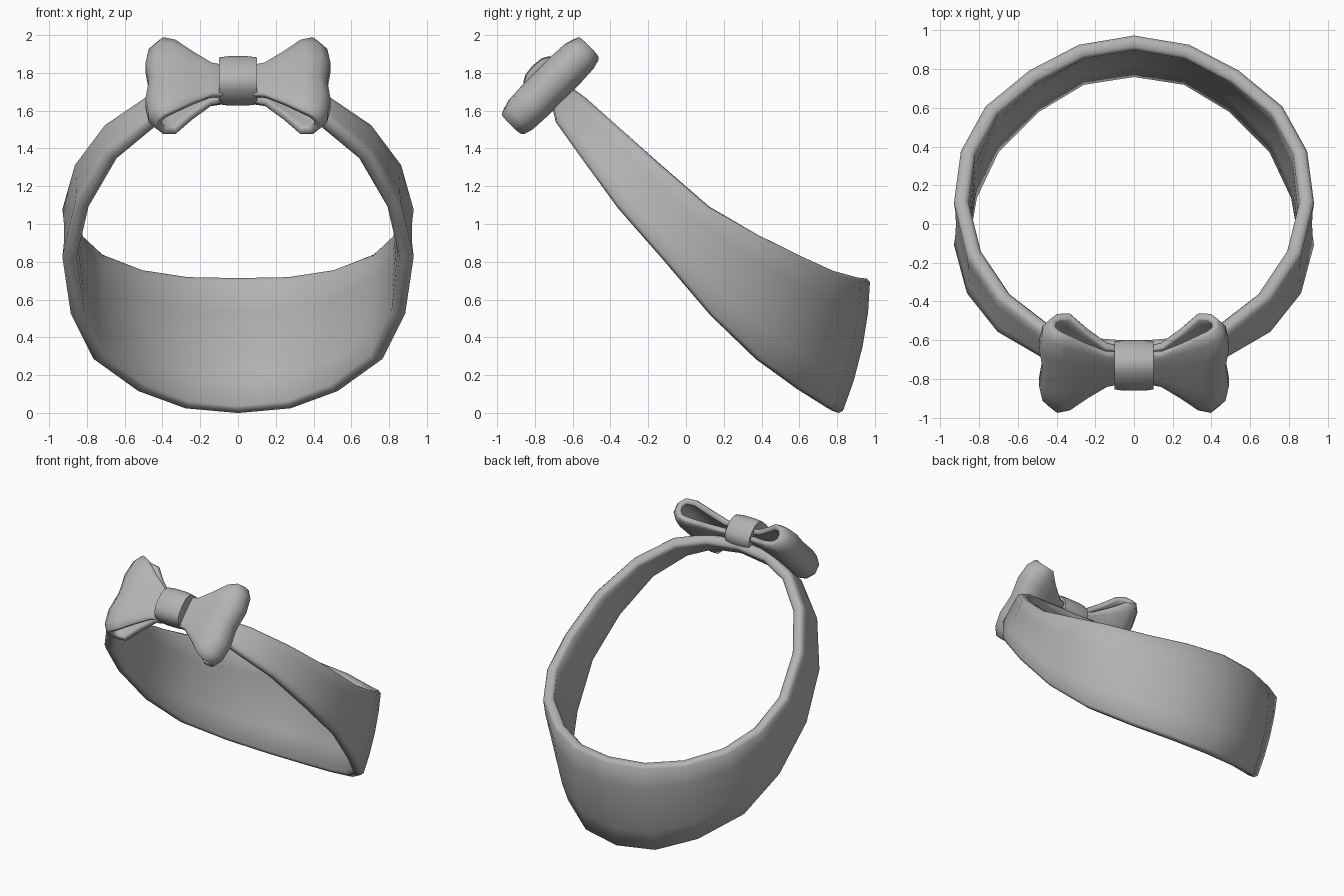
import bpy, bmesh, math

if "Cube" in bpy.data.objects:
    bpy.data.objects.remove(bpy.data.objects["Cube"])

TILT = math.pi / 4
BOW_AT = (0, -0.72, 1.733)

# Dark grey cloth
cloth = bpy.data.materials.new("cloth")
cloth.diffuse_color = (0.45, 0.45, 0.45, 1)
cloth.use_nodes = True
cloth.node_tree.nodes["Principled BSDF"].inputs["Base Color"].default_value = cloth.diffuse_color


def make(name, verts, faces):
    me = bpy.data.meshes.new(name)
    me.from_pydata(verts, [], faces)
    me.materials.append(cloth)
    ob = bpy.data.objects.new(name, me)
    bpy.context.collection.objects.link(ob)
    return ob


def smooth(ob, deg=40):
    bpy.ops.object.select_all(action='DESELECT')
    ob.select_set(True)
    bpy.context.view_layer.objects.active = ob
    bpy.ops.object.shade_smooth_by_angle(angle=math.radians(deg))


def solidify(ob, thick, bevel):
    m = ob.modifiers.new("thickness", 'SOLIDIFY')
    m.thickness, m.offset = thick, -1
    m.use_even_offset = True
    b = ob.modifiers.new("soft_rim", 'BEVEL')
    b.width, b.segments, b.limit_method = bevel, 1, 'ANGLE'
    b.angle_limit = math.radians(50)


# Headband: half outline of the lower and upper edges, back centre to front centre
lower = [(0, .825, -.007), (.285, .78, .018), (.54, .625, .11), (.765, .395, .27), (.885, .14, .51),
         (.932, -.12, .815), (.865, -.37, 1.10), (.705, -.57, 1.37), (.48, -.70, 1.55),
         (.25, -.725, 1.65), (0, -.725, 1.685)]
upper = [(0, .975, .71), (.285, .927, .715), (.54, .795, .75), (.765, .613, .83), (.895, .385, .94),
         (.932, .12, 1.09), (.865, -.15, 1.325), (.705, -.38, 1.535), (.49, -.54, 1.68),
         (.26, -.62, 1.74), (0, -.64, 1.76)]
bulge = [.035, .035, .03, .02, 0, -.012, -.01, 0, .005, .005, .005]
ROWS = 5


def full(half):
    return half + [(-x, y, z) for x, y, z in half[-2:0:-1]]


low, up, bul = full(lower), full(upper), bulge + bulge[-2:0:-1]
n = len(low)
verts = []
for a, b, s in zip(low, up, bul):
    r = math.hypot(a[0] + b[0], a[1] + b[1])
    dx, dy = (a[0] + b[0]) / r, (a[1] + b[1]) / r
    for j in range(ROWS):
        t = j / (ROWS - 1)
        k = s * 4 * t * (1 - t)
        x, y, z = (p + (q - p) * t for p, q in zip(a, b))
        verts.append((x + dx * k, y + dy * k, z))
faces = []
for i in range(n):
    i2 = (i + 1) % n
    for j in range(ROWS - 1):
        faces.append((i * ROWS + j, i * ROWS + j + 1, i2 * ROWS + j + 1, i2 * ROWS + j))
band = make("headband", verts, faces)
solidify(band, 0.075, 0.018)
smooth(band)

# Bow loops: a flaring strip folded round at the outer end, mirrored
# path points: x, depth, half height
path = [(.05, .055, .11), (.14, .065, .125), (.25, .085, .195), (.36, .105, .265), (.44, .09, .295),
        (.485, .035, .30), (.485, -.035, .30), (.44, -.09, .295), (.36, -.105, .285),
        (.25, -.075, .20), (.14, -.045, .12), (.05, -.035, .10)]
across = [(-1, .8, -.055), (-.8, .95, -.012), (-.45, 1, .005), (0, 1, -.012),
          (.45, 1, .005), (.8, .95, -.012), (1, .8, -.055)]
verts, faces = [], []
for x, d, h in path:
    w = max(0, (x - .2) / .28)
    for v, shrink, dx in across:
        verts.append((x + dx * w, v * h, d * shrink))
c = len(across)
for i in range(len(path) - 1):
    for j in range(c - 1):
        faces.append((i * c + j, (i + 1) * c + j, (i + 1) * c + j + 1, i * c + j + 1))
loops = make("bow_loops", verts, faces)
loops.location, loops.rotation_euler.x = BOW_AT, TILT
solidify(loops, 0.04, 0.008)
m = loops.modifiers.new("mirror", 'MIRROR')
m.use_axis[0] = True
m.use_mirror_merge = False
smooth(loops, 50)

# Knot: rounded band wrapped round the middle of the bow
SEG = 16
stations = [(-.1, .95), (-.05, 1), (.05, 1), (.1, .95)]
verts, faces = [], []
for x, s in stations:
    for k in range(SEG):
        a = 2 * math.pi * k / SEG
        ca, sa = math.cos(a), math.sin(a)
        verts.append((x, .01 + s * .125 * math.copysign(abs(ca) ** .75, ca),
                      .025 + s * .115 * math.copysign(abs(sa) ** .75, sa)))
for i in range(len(stations) - 1):
    for k in range(SEG):
        k2 = (k + 1) % SEG
        faces.append((i * SEG + k, i * SEG + k2, (i + 1) * SEG + k2, (i + 1) * SEG + k))
faces += [tuple(range(SEG)), tuple(range(3 * SEG, 4 * SEG))]
knot = make("bow_knot", verts, faces)
bm = bmesh.new()
bm.from_mesh(knot.data)
bmesh.ops.recalc_face_normals(bm, faces=bm.faces)
bm.to_mesh(knot.data)
bm.free()
knot.location, knot.rotation_euler.x = BOW_AT, TILT
smooth(knot)
